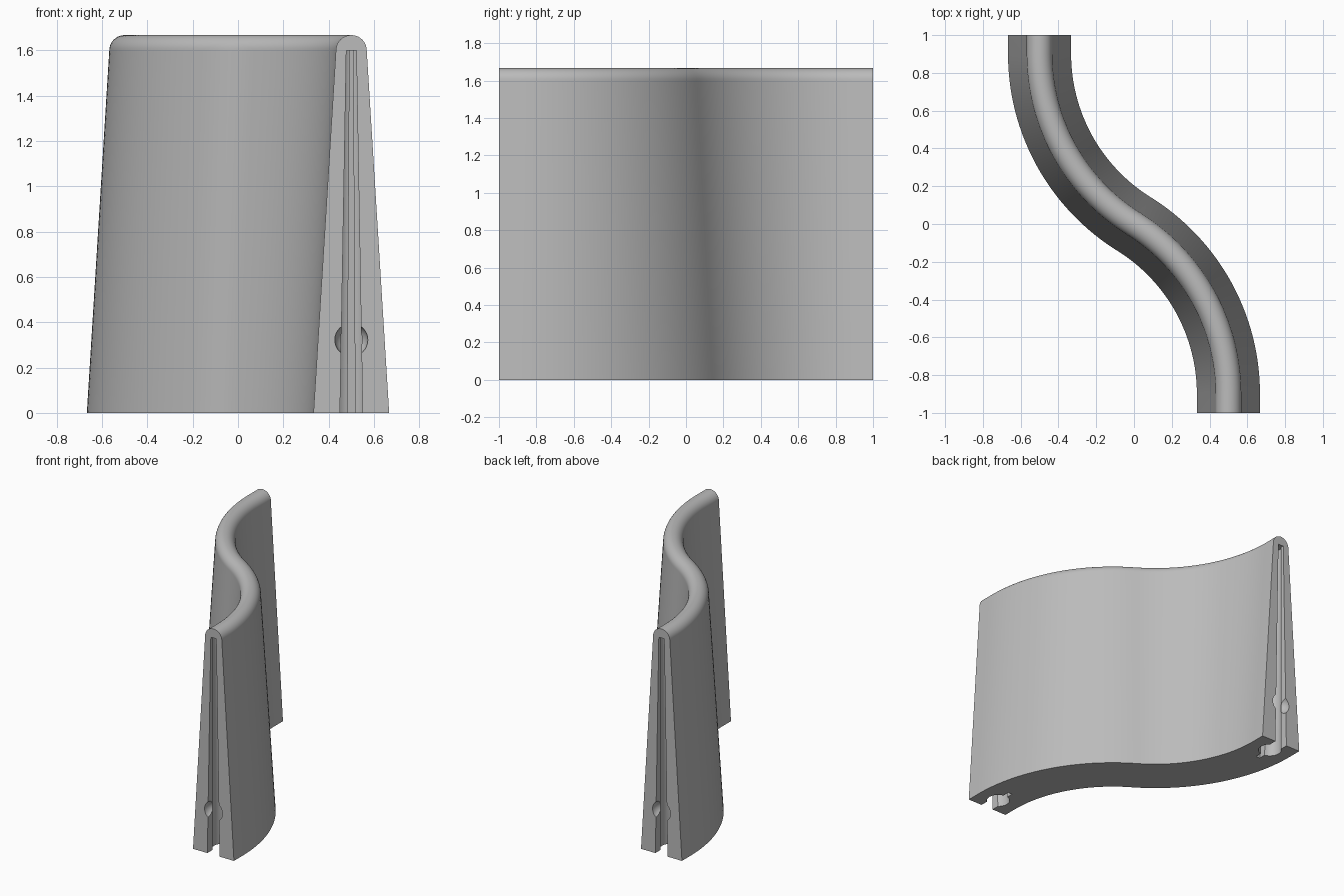
import bpy, bmesh
from math import sin, cos, atan, pi, sqrt
from mathutils import Vector, Matrix

old = bpy.data.objects.get("Cube")
if old:
    bpy.data.objects.remove(old)

grey = bpy.data.materials.new("concrete_grey")
grey.use_nodes = True
colour = (0.5, 0.5, 0.5, 1)
grey.diffuse_color = colour
grey.node_tree.nodes["Principled BSDF"].inputs["Base Color"].default_value = colour

END = Vector((0.5, -1, 0))      # centre of the front end
BASE, CAP, CAP_Z = 0.167, 0.068, 1.6


def loft(name, rings):
    """Skin a list of closed rings and cap both ends."""
    bm = bmesh.new()
    loops = [[bm.verts.new(p) for p in ring] for ring in rings]
    n = len(loops[0])
    for a, b in zip(loops, loops[1:]):
        for i in range(n):
            j = (i + 1) % n
            bm.faces.new((a[i], a[j], b[j], b[i]))
    bm.faces.new(loops[0])
    bm.faces.new(loops[-1])
    bmesh.ops.recalc_face_normals(bm, faces=bm.faces)
    mesh = bpy.data.meshes.new(name)
    bm.to_mesh(mesh)
    bm.free()
    obj = bpy.data.objects.new(name, mesh)
    bpy.context.collection.objects.link(obj)
    return obj


# S-shaped centreline: straight lead-in, arc, then its half-turn copy
LEAD = 0.1
turn = 2 * atan(0.5 / (1 - LEAD))
radius = 0.5 / (1 - cos(turn))
half_path = [(END, 0.0)]
for i in range(33):
    t = turn * i / 32
    p = Vector((0.5 - radius * (1 - cos(t)), -1 + LEAD + radius * sin(t), 0))
    half_path.append((p, t))
path = half_path + [(-p, t) for p, t in reversed(half_path[:-1])]

# tapered section with a rounded crest
section = [(-BASE, 0)]
section += [(-CAP * cos(pi * i / 20), CAP_Z + 0.067 * sin(pi * i / 20)) for i in range(21)]
section.append((BASE, 0))
rings = []
for p, t in path:
    normal = Vector((cos(t), sin(t), 0))
    rings.append([p + normal * w + Vector((0, 0, z)) for w, z in section])
wall = loft("wall_block", rings)
wall.data.materials.append(grey)

# keyhole outline: mouth, round pocket, narrow tail (x across, y inward)
MOUTH, POCKET, TAIL = 0.05, 0.08, 0.017
DEPTH, TAIL_END = 0.12, 0.25
a0 = -pi / 2 + atan(MOUTH / sqrt(POCKET**2 - MOUTH**2))
a1 = pi / 2 - atan(TAIL / sqrt(POCKET**2 - TAIL**2))
side = [(MOUTH, -0.08)]
for i in range(17):
    a = a0 + (a1 - a0) * i / 16
    side.append((POCKET * cos(a), DEPTH + POCKET * sin(a)))
side.append((TAIL, TAIL_END))
outline = side + [(-x, y) for x, y in reversed(side)]


def keyhole_ring(z):
    s = 1 - 0.56 * z / CAP_Z
    return [END + Vector((x * s, y * s, z)) for x, y in outline]


def ball(name):
    bm = bmesh.new()
    bmesh.ops.create_uvsphere(bm, u_segments=32, v_segments=16, radius=0.073,
                              matrix=Matrix.Translation(END + Vector((0, 0, 0.322))))
    mesh = bpy.data.meshes.new(name)
    bm.to_mesh(mesh)
    bm.free()
    obj = bpy.data.objects.new(name, mesh)
    bpy.context.collection.objects.link(obj)
    return obj


# cut a keyhole slot and a round dimple into each end
for end, angle in (("front", 0), ("back", pi)):
    cutters = [loft(end + "_slot_cutter", [keyhole_ring(-0.05), keyhole_ring(CAP_Z)]),
               ball(end + "_dimple_cutter")]
    for cutter in cutters:
        cutter.rotation_euler.z = angle
        cutter.hide_render = True
        cutter.hide_viewport = True
        cutter.display_type = 'WIRE'
        mod = wall.modifiers.new(cutter.name, 'BOOLEAN')
        mod.operation = 'DIFFERENCE'
        mod.solver = 'EXACT'
        mod.object = cutter

bpy.ops.object.select_all(action='DESELECT')
wall.select_set(True)
bpy.context.view_layer.objects.active = wall
for mod in list(wall.modifiers):
    bpy.ops.object.modifier_apply(modifier=mod.name)
bpy.ops.object.shade_smooth_by_angle(angle=0.5)
for cutter in [o for o in bpy.data.objects if o.name.endswith("_cutter")]:
    bpy.data.objects.remove(cutter)
